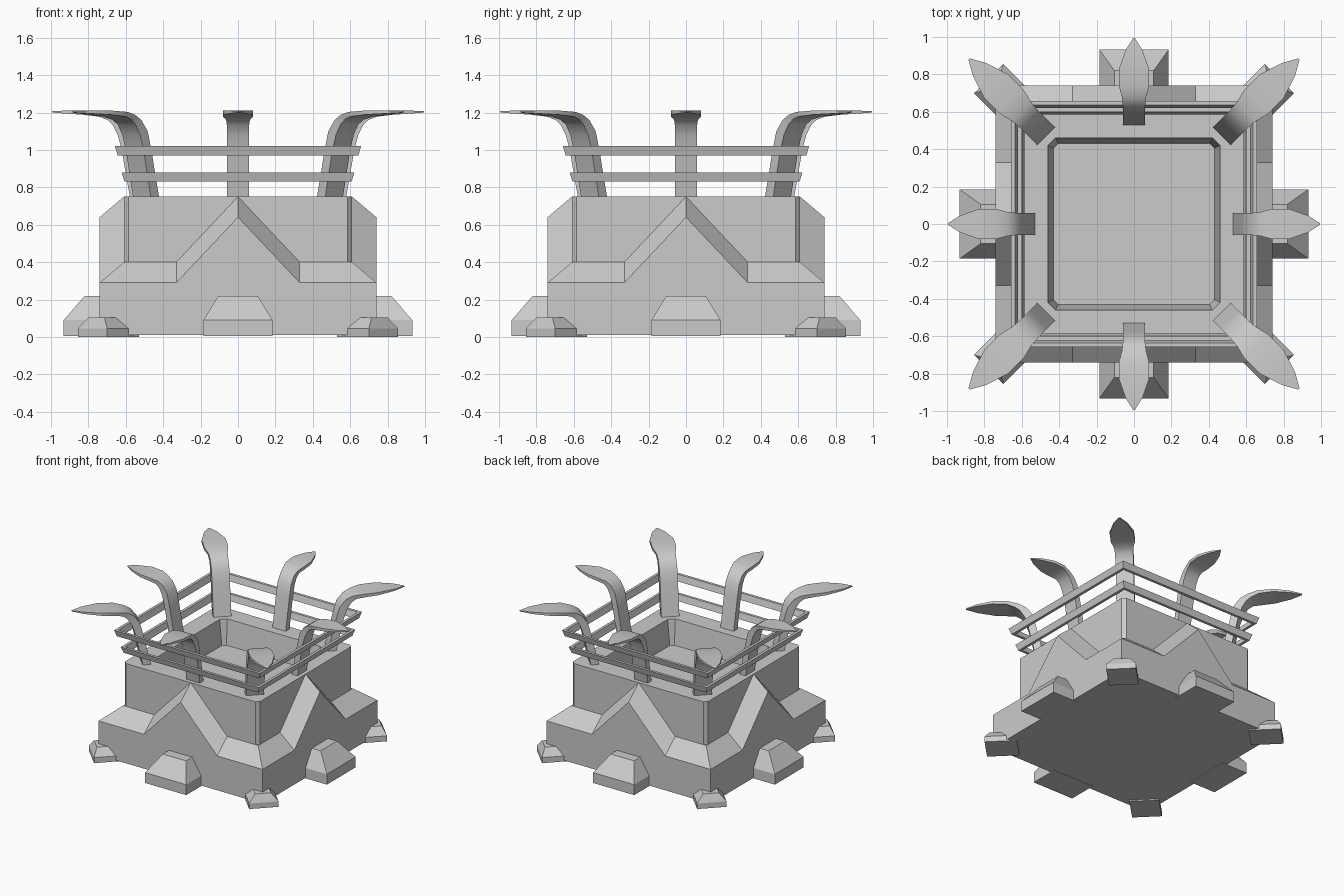
import bpy, bmesh, math
from mathutils import Matrix, Vector

cube = bpy.data.objects.get("Cube")
if cube:
    bpy.data.objects.remove(cube, do_unlink=True)

stone = bpy.data.materials.new("pale grey stone")
stone.use_nodes = True
GREY = (0.6, 0.6, 0.6, 1)
stone.diffuse_color = GREY
stone.node_tree.nodes["Principled BSDF"].inputs["Base Color"].default_value = GREY


def finish(bm, name, smooth=False):
    bmesh.ops.remove_doubles(bm, verts=bm.verts, dist=0.0005)
    bmesh.ops.recalc_face_normals(bm, faces=bm.faces)
    mesh = bpy.data.meshes.new(name)
    bm.to_mesh(mesh)
    bm.free()
    mesh.materials.append(stone)
    obj = bpy.data.objects.new(name, mesh)
    bpy.context.collection.objects.link(obj)
    if smooth:
        bpy.ops.object.select_all(action='DESELECT')
        obj.select_set(True)
        bpy.context.view_layer.objects.active = obj
        bpy.ops.object.shade_smooth_by_angle(angle=math.radians(32))
    return obj


def loft(bm, rings, caps=True, closed=False):
    """Bridge equal-length loops of points, optionally capping the ends."""
    loops = [[bm.verts.new(p) for p in ring] for ring in rings]
    pairs = list(zip(loops, loops[1:]))
    if closed:
        pairs.append((loops[-1], loops[0]))
    for a, b in pairs:
        for i in range(len(a)):
            j = (i + 1) % len(a)
            bm.faces.new((a[i], a[j], b[j], b[i]))
    if caps and not closed:
        bm.faces.new(loops[0])
        bm.faces.new(loops[-1])


def square(r, z, cut=0.0):
    """Square loop, with cut corners when cut is given."""
    if not cut:
        return [(r, -r, z), (r, r, z), (-r, r, z), (-r, -r, z)]
    q = r - cut
    return [(r, -q, z), (r, q, z), (q, r, z), (-q, r, z),
            (-r, q, z), (-r, -q, z), (-q, -r, z), (q, -r, z)]


def turn(obj, degrees):
    obj.data.transform(Matrix.Rotation(math.radians(degrees), 4, 'Z'))


# Skirt: mitred slope with a raised peak on each side
OUT, INN, LOW, RISE, PEAK = 0.74, 0.61, 0.29, 0.11, 0.35
bm = bmesh.new()
for k in range(4):
    rot = Matrix.Rotation(k * math.pi / 2, 3, 'Z')
    steps = [(-1, 0), (-0.33, 0), (0, PEAK), (0.33, 0), (1, 0)]
    outer, inner = [], []
    for x, h in steps:
        end = abs(x) == 1
        outer.append(bm.verts.new(rot @ Vector((x * OUT if end else x, -OUT, LOW + h))))
        inner.append(bm.verts.new(rot @ Vector((x * INN if end else x, -INN, LOW + RISE + h))))
    foot = [bm.verts.new(rot @ Vector((s * OUT, -OUT, 0.01))) for s in (1, -1)]
    bm.faces.new(outer + foot)
    for i in range(4):
        bm.faces.new((outer[i], outer[i + 1], inner[i + 1], inner[i]))
bm.faces.new([bm.verts.new(p) for p in square(OUT, 0.01)])
bm.faces.new([bm.verts.new(p) for p in square(INN, LOW + RISE)])
finish(bm, "base_skirt")

# Central block with a sunken top
bm = bmesh.new()
loft(bm, [square(INN, 0.2, 0.025), square(INN, 0.75, 0.025),
          square(0.46, 0.75, 0.04), square(0.43, 0.55, 0.025)])
finish(bm, "central_block")

# Two slanted railings
for name, top, z in (("lower_railing", 0.622, 0.83), ("upper_railing", 0.658, 0.97)):
    bm = bmesh.new()
    loft(bm, [square(top - 0.015, z), square(top, z + 0.05),
              square(top - 0.022, z + 0.05), square(top - 0.037, z)], closed=True)
    finish(bm, name)


def foot(name, degrees, start, out, half, z0, z1, z2, top_out, top_half):
    bm = bmesh.new()
    rings = []
    for r, w, z in ((out, half, z0), (out, half, z1), (top_out, top_half, z2)):
        rings.append([(start, -w, z), (r, -w, z), (r, w, z), (start, w, z)])
    loft(bm, rings)
    turn(finish(bm, name), degrees)


def horn(name, degrees, base, stretch, widen):
    # Each station: inner r, inner z, outer r, outer z, half width
    stations = [(0.525, 0.73, 0.575, 0.73, 0.06), (0.575, 1.0, 0.622, 1.0, 0.06),
                (0.597, 1.1, 0.643, 1.08, 0.06), (0.635, 1.16, 0.67, 1.135, 0.06),
                (0.675, 1.187, 0.7, 1.162, 0.064), (0.735, 1.203, 0.745, 1.178, 0.08),
                (0.83, 1.21, 0.83, 1.188, 0.08), (0.93, 1.21, 0.93, 1.195, 0.045),
                (0.995, 1.207, 0.995, 1.2, 0.004)]
    rings = []
    for ri, zi, ro, zo, w in stations:
        a, b = (base + (r - 0.525) * stretch for r in (ri, ro))
        w *= widen
        rings.append([(a, -w, zi), (a, w, zi), (b, w, zo), (b, -w, zo)])
    bm = bmesh.new()
    loft(bm, rings)
    turn(finish(bm, name, smooth=True), degrees)


# Feet and horns around the four sides and four corners
for k, side in enumerate(("left", "back", "right", "front")):
    foot(side + "_foot", k * 90, 0.7, 0.932, 0.185, 0.005, 0.09, 0.22, 0.82, 0.105)
    horn(side + "_horn", k * 90, 0.525, 1.0, 1.0)
for k, corner in enumerate(("back_left", "back_right", "front_right", "front_left")):
    foot(corner + "_foot", 45 + k * 90, 0.86, 1.10, 0.11, 0.0, 0.045, 0.105, 1.07, 0.06)
    horn(corner + "_horn", 45 + k * 90, 0.66, 1.25, 1.12)
